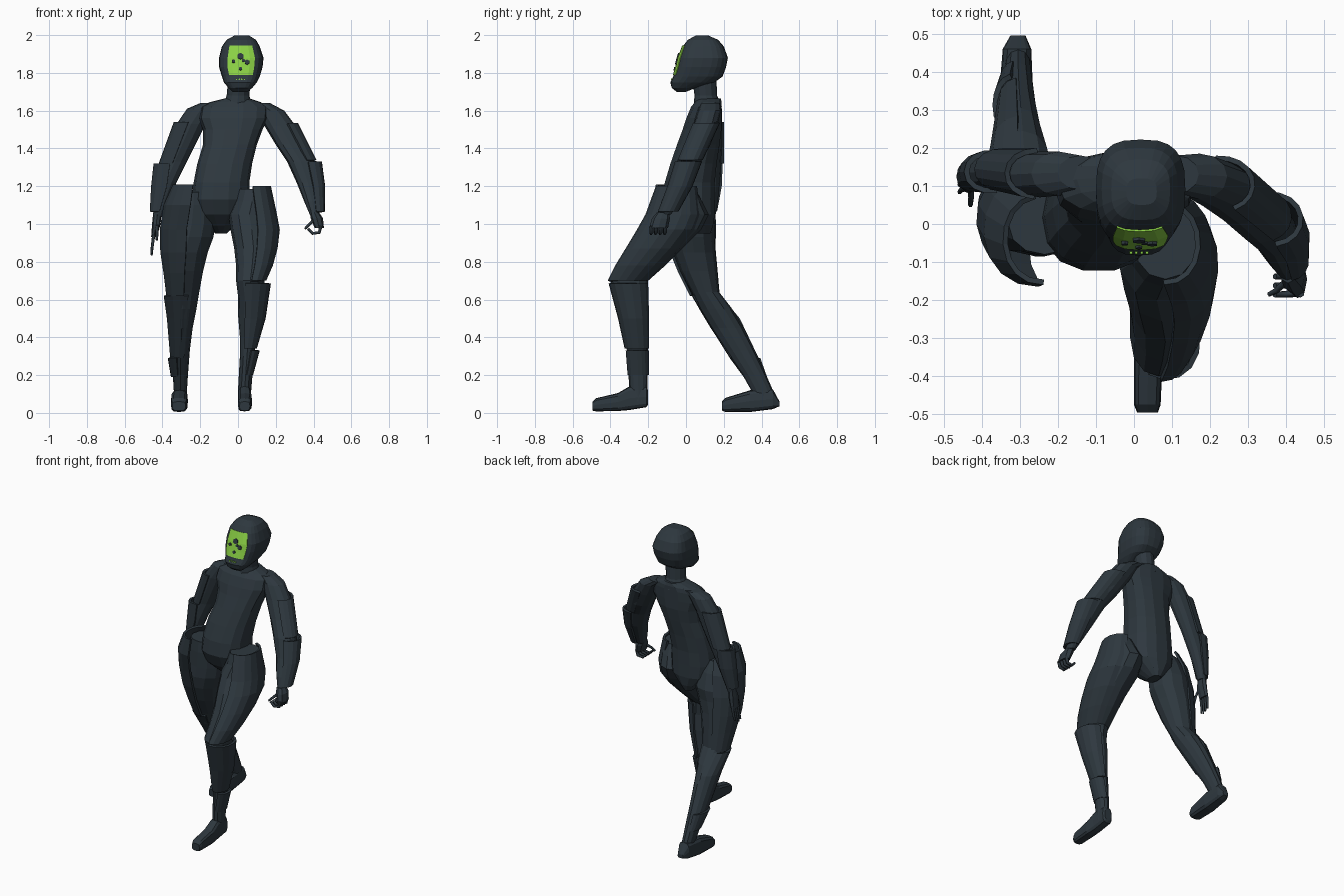
import bpy, bmesh, math


def material(name, rgb):
    m = bpy.data.materials.new(name)
    m.diffuse_color = (*rgb, 1)
    return m


SUIT = material("dark_slate", (0.027, 0.039, 0.049))
GREEN = material("visor_green", (0.26, 0.64, 0.06))


def ring(s, angles, power, axis):
    """Rounded section filling the box x0..x1, a0..a1 at height (or depth) s[0]."""
    h, x0, x1, a0, a1 = s
    pts = []
    for t in angles:
        c, n = math.cos(t), math.sin(t)
        u = (x0 + x1) / 2 + (x1 - x0) / 2 * math.copysign(abs(c) ** power, c)
        v = (a0 + a1) / 2 + (a1 - a0) / 2 * math.copysign(abs(n) ** power, n)
        pts.append((u, v, h) if axis == 'z' else (u, h, v))
    return pts


def loft(name, sections, n=12, arc=None, power=0.96, axis='z', mat=SUIT, thick=0.014):
    """Closed lofted body, or an open armour shell when arc (degrees) is given."""
    sections = sorted(sections, reverse=True)
    if arc:
        a, b = map(math.radians, arc)
        angles = [a + (b - a) * i / n for i in range(n + 1)]
    else:
        angles = [2 * math.pi * i / n for i in range(n)]
    bm = bmesh.new()
    rows = [[bm.verts.new(p) for p in ring(s, angles, power, axis)] for s in sections]
    count = len(angles)
    for top, low in zip(rows, rows[1:]):
        for j in range(count - 1 if arc else count):
            k = (j + 1) % count
            bm.faces.new((top[j], low[j], low[k], top[k]))
    if not arc:
        bm.faces.new(rows[0])
        bm.faces.new(rows[-1][::-1])
        bmesh.ops.recalc_face_normals(bm, faces=bm.faces)
    me = bpy.data.meshes.new(name)
    bm.to_mesh(me)
    bm.free()
    me.materials.append(mat)
    ob = bpy.data.objects.new(name, me)
    bpy.context.collection.objects.link(ob)
    if arc:
        sol = ob.modifiers.new("thickness", 'SOLIDIFY')
        sol.thickness, sol.offset = thick, -1
    return ob


def finger(name, pts, r=0.009):
    cu = bpy.data.curves.new(name, 'CURVE')
    cu.dimensions, cu.bevel_depth, cu.bevel_resolution, cu.use_fill_caps = '3D', r, 1, True
    sp = cu.splines.new('POLY')
    sp.points.add(len(pts) - 1)
    for i, p in enumerate(pts):
        sp.points[i].co = (*p, 1)
        sp.points[i].radius = 1 - 0.3 * i / (len(pts) - 1)
    cu.materials.append(SUIT)
    bpy.context.collection.objects.link(bpy.data.objects.new(name, cu))


# torso and neck
loft("torso", [(.95, -.12, -.06, .03, .13), (.99, -.16, -.02, -.03, .145), (1.05, -.23, .05, -.09, .155),
               (1.13, -.245, .06, -.125, .155), (1.22, -.235, .06, -.115, .155),
               (1.32, -.215, .075, -.085, .165), (1.42, -.185, .10, -.05, .18),
               (1.50, -.185, .13, -.02, .19), (1.56, -.21, .16, .0, .19),
               (1.62, -.20, .16, .025, .19), (1.645, -.15, .12, .045, .19), (1.665, -.07, .06, .06, .185)],
     14, power=0.86)
loft("neck", [(1.62, -.085, .075, .04, .19), (1.68, -.06, .06, .045, .165), (1.79, -.05, .07, .03, .16)])

# helmet with curved visor
loft("helmet", [(1.70, -.03, .05, -.05, .0), (1.72, -.05, .075, -.075, .05), (1.75, -.075, .10, -.083, .15),
                (1.78, -.085, .115, -.068, .193), (1.83, -.10, .13, -.052, .212),
                (1.88, -.10, .135, -.04, .222), (1.94, -.085, .115, -.018, .20),
                (1.975, -.06, .095, .01, .17), (1.997, -.02, .06, .05, .12)], 24, power=0.7)
loft("visor", [(1.79, -.087, .118, -.069, .19), (1.83, -.10, .13, -.057, .21),
               (1.88, -.10, .135, -.045, .222), (1.945, -.083, .113, -.020, .20)],
     4, arc=(240, 300), power=0.7, mat=GREEN, thick=0.008)

# visor spots and chin vents
spots = [(.013, 1.888, .018), (-.024, 1.862, .010), (.048, 1.857, .014), (.028, 1.866, .009), (.013, 1.822, .010)]
for i, (x, z, r) in enumerate(spots):
    y = -.046 + (z - 1.88) * (.25 if z < 1.88 else .38)
    bpy.ops.mesh.primitive_cylinder_add(vertices=6, radius=r, depth=0.008, location=(x, y, z),
                                        rotation=(math.radians(90 - 15), 0, 0))
    bpy.context.object.name = "visor_spot_%d" % i
    bpy.context.object.data.materials.append(SUIT)
for i in range(4):
    bpy.ops.mesh.primitive_cube_add(size=0.007, location=(-.008 + .014 * i, -.076, 1.766))
    bpy.context.object.name = "chin_vent_%d" % i
    bpy.context.object.data.materials.append(GREEN)

# forward leg
loft("forward_leg", [(1.185, .0, .165, -.145, .05), (1.12, -.02, .17, -.165, .085), (1.05, -.05, .17, -.20, .12),
                     (.97, -.04, .185, -.255, .08), (.87, -.02, .185, -.31, -.02), (.78, -.01, .16, -.36, -.11),
                     (.70, -.01, .14, -.40, -.20), (.62, 0, .145, -.385, -.205), (.52, 0, .13, -.35, -.20),
                     (.40, .01, .10, -.32, -.205), (.30, .01, .085, -.31, -.20), (.12, 0, .07, -.30, -.205),
                     (.06, 0, .07, -.30, -.205)])
loft("forward_thigh_plate", [(1.2, -.01, .175, -.16, .06), (1.05, 0, .207, -.215, .08), (.97, 0, .222, -.26, .05),
                             (.87, 0, .21, -.32, -.03), (.78, 0, .185, -.375, -.12), (.70, 0, .15, -.415, -.20)],
     8, arc=(-92, 80))
loft("forward_shin_plate", [(.685, -.005, .175, -.41, -.20), (.50, 0, .147, -.36, -.195),
                            (.34, .01, .10, -.325, -.195)], 8, arc=(-120, 85))
loft("forward_ankle_plate", [(.33, .01, .115, -.32, -.195), (.20, 0, .08, -.31, -.195)], 8, arc=(-80, 80))
loft("forward_foot", [(-.495, .008, .063, .012, .06), (-.475, 0, .07, .008, .078), (-.36, 0, .075, .01, .105),
                      (-.30, 0, .07, .015, .14), (-.21, 0, .07, .03, .14), (-.20, .01, .06, .045, .12)],
     axis='y', power=0.6)

# trailing leg
loft("trailing_leg", [(1.17, -.33, -.14, -.08, .08), (1.1, -.35, -.12, -.085, .12), (1.0, -.37, -.12, -.085, .155),
                      (.93, -.39, -.13, -.085, .15), (.85, -.395, -.16, -.07, .155), (.75, -.38, -.185, -.03, .165),
                      (.64, -.37, -.205, .03, .175), (.55, -.365, -.22, .07, .245), (.45, -.355, -.24, .13, .305),
                      (.33, -.35, -.255, .21, .365), (.20, -.345, -.265, .30, .425), (.12, -.34, -.27, .345, .46),
                      (.06, -.34, -.27, .37, .47)])
loft("trailing_thigh_plate", [(1.21, -.345, -.14, -.16, .08), (1.10, -.395, -.12, -.165, .13),
                              (.97, -.415, -.14, -.12, .15), (.85, -.412, -.15, -.085, .16),
                              (.74, -.395, -.18, -.04, .17), (.62, -.38, -.20, .02, .18)], 8, arc=(100, 272))
loft("trailing_shin_plate", [(.62, -.395, -.20, .03, .185), (.50, -.378, -.22, .10, .285),
                             (.29, -.36, -.25, .232, .385)], 8, arc=(95, 290))
loft("trailing_ankle_plate", [(.29, -.372, -.26, .23, .395), (.19, -.355, -.265, .305, .43)], 8, arc=(100, 260))
loft("trailing_foot", [(.19, -.348, -.277, .012, .06), (.21, -.355, -.27, .005, .08), (.34, -.355, -.265, .005, .12),
                       (.46, -.345, -.27, .02, .125), (.495, -.325, -.285, .035, .06)], axis='y', power=0.6)

# right arm, hanging open hand
loft("right_arm", [(1.64, -.20, -.08, .09, .18), (1.61, -.27, -.12, .075, .19), (1.53, -.325, -.17, .07, .19),
                   (1.42, -.365, -.225, .08, .19), (1.33, -.40, -.27, .09, .185), (1.22, -.435, -.325, .09, .18),
                   (1.12, -.445, -.37, .095, .17), (1.04, -.45, -.40, .10, .155)])
loft("right_upper_arm_plate", [(1.54, -.34, -.17, .065, .20), (1.32, -.42, -.26, .085, .20)], 8, arc=(90, 265))
loft("right_forearm_plate", [(1.32, -.447, -.30, .08, .195), (1.2, -.46, -.32, .082, .19),
                             (1.065, -.467, -.38, .085, .165)], 8, arc=(80, 280))
loft("right_palm", [(1.05, -.45, -.405, .10, .155), (1.0, -.455, -.41, .08, .16), (.93, -.46, -.43, .085, .16)], 8)
for i in range(4):
    y = .094 + .019 * i
    finger("right_finger_%d" % i, [(-.445, y, .95), (-.453, y - .003, .89), (-.458, y - .01, .835 + .01 * abs(i - 1))])
finger("right_thumb", [(-.43, .10, 1.0), (-.428, .07, .96), (-.43, .05, .915)])

# left arm, swinging forward with closed hand
loft("left_arm", [(1.64, .05, .17, .08, .18), (1.60, .10, .245, .065, .185), (1.52, .14, .305, .04, .165),
                  (1.42, .20, .355, .0, .13), (1.33, .26, .405, -.05, .08), (1.22, .31, .43, -.085, .035),
                  (1.12, .35, .435, -.13, -.03), (1.05, .38, .43, -.15, -.08)])
loft("left_upper_arm_plate", [(1.535, .13, .318, .03, .18), (1.34, .24, .415, -.05, .09)], 8, arc=(-65, 95))
loft("left_forearm_plate", [(1.33, .27, .445, -.06, .085), (1.2, .31, .462, -.10, .035),
                            (1.065, .35, .46, -.15, -.04)], 8, arc=(-80, 95))
loft("left_palm", [(1.06, .38, .43, -.155, -.09), (1.03, .385, .45, -.18, -.085), (.98, .405, .455, -.195, -.095)], 8)
for i in range(4):
    y = -.182 + .024 * i
    finger("left_finger_%d" % i, [(.438, y, .99), (.43, y, .955), (.395, y - .003, .95), (.37, y - .004, .975)], .011)
finger("left_thumb", [(.40, -.15, 1.02), (.375, -.175, .995), (.355, -.185, .975)])
